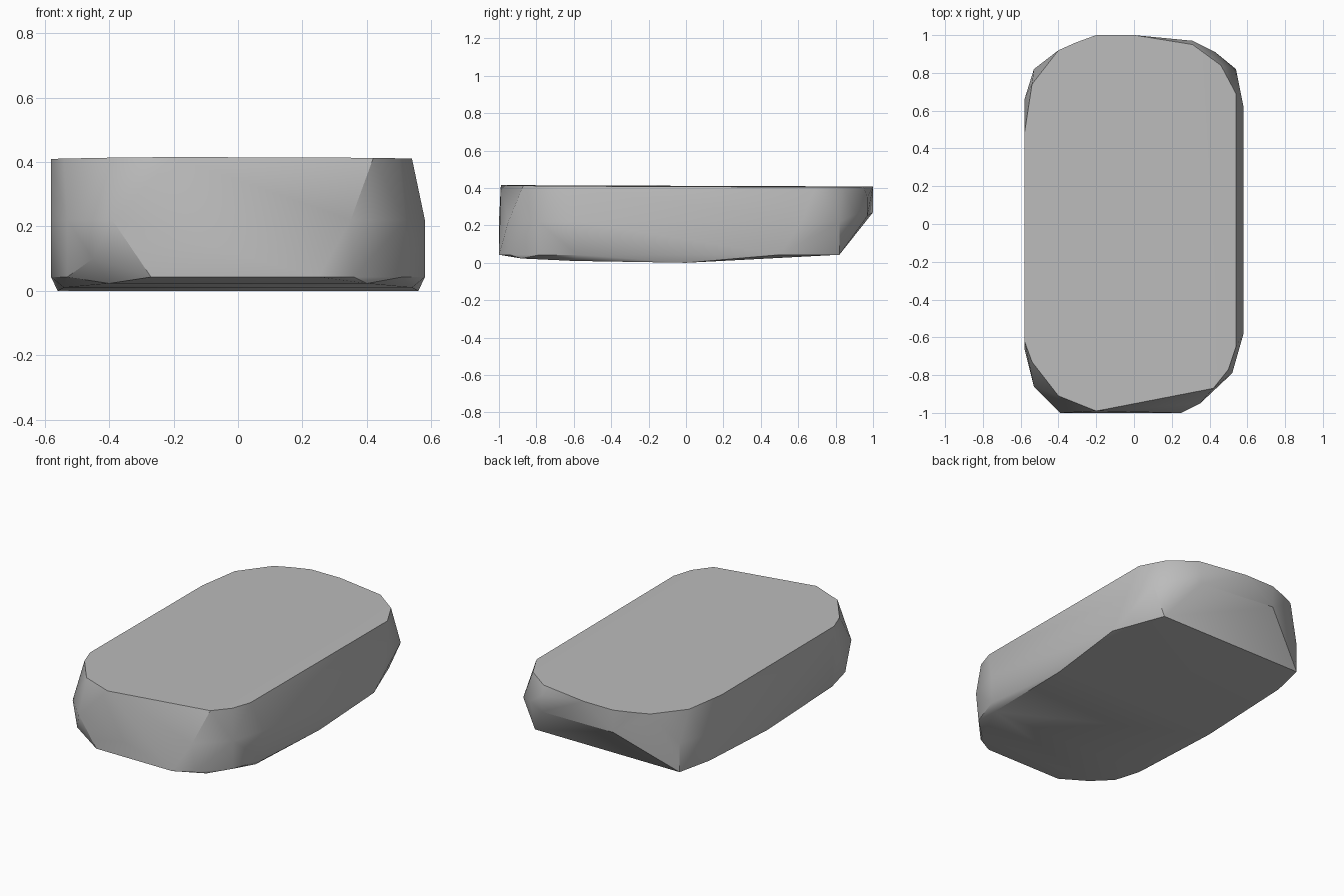
import bpy
import bmesh
import math

# Remove the default object
default_cube = bpy.data.objects.get("Cube")
if default_cube:
    bpy.data.objects.remove(default_cube, do_unlink=True)


def make_material(name, color):
    material = bpy.data.materials.new(name)
    material.use_nodes = True
    material.diffuse_color = color
    shader = material.node_tree.nodes["Principled BSDF"]
    shader.inputs["Base Color"].default_value = color
    return material


def top_height(x, y):
    """Nearly level top that falls slightly to the back and the sides."""
    return 0.412 - 0.004 * y - 0.015 * x * x


def hull_object(name, points, material, sharp_angle):
    """Chiselled solid wrapped tightly around the given points."""
    mesh = bpy.data.meshes.new(name)
    bm = bmesh.new()
    for point in points:
        bm.verts.new(point)
    result = bmesh.ops.convex_hull(bm, input=bm.verts[:])
    loose = [v for v in bm.verts if not v.link_faces]
    bmesh.ops.delete(bm, geom=loose, context="VERTS")
    bmesh.ops.recalc_face_normals(bm, faces=bm.faces[:])
    bm.to_mesh(mesh)
    bm.free()
    mesh.materials.append(material)
    obj = bpy.data.objects.new(name, mesh)
    bpy.context.collection.objects.link(obj)
    bpy.ops.object.select_all(action="DESELECT")
    obj.select_set(True)
    bpy.context.view_layer.objects.active = obj
    bpy.ops.object.shade_smooth_by_angle(angle=sharp_angle)
    return obj


# Outline of the flat top, counter-clockwise from the front
top_outline = [
    (-.2, -.99), (.42, -.87), (.5, -.77), (.54, -.65), (.54, .69),
    (.46, .84), (.31, .95), (0, 1), (-.2, 1), (-.31, .96), (-.4, .92),
    (-.54, .74), (-.58, .48), (-.58, -.62), (-.54, -.73), (-.4, -.91),
]
points = [(x, y, top_height(x, y)) for x, y in top_outline]

# Widest outline around the middle of the sides
waist_outline = [
    (-.39, -1), (.35, -.95), (.52, -.79), (.58, -.58), (.58, .62),
    (.54, .82), (-.53, .82), (-.58, .66), (-.58, -.66), (-.53, -.86),
]
points += [(x, y, .22) for x, y in waist_outline]

# Upper edge of the undercut at the back
points += [(.43, .91, .26), (.31, .97, .25), (-.2, 1, .27), (.31, .97, .35)]

# Lower edge of the sides, ending in the undercut
foot_outline = [
    (-.27, -1), (.25, -1), (.36, -.94), (.51, -.78), (.58, -.58), (.58, .5),
    (.46, .82), (-.53, .82), (-.58, .6), (-.58, -.6), (-.53, -.8),
]
points += [(x, y, .043) for x, y in foot_outline]

# Chipped front corner and the shallow keel underneath
points += [(-.45, -.93, .1)]
for side in (-1, 1):
    points += [(side * .4, -.88, .023), (side * .56, 0, 0), (side * .54, -.6, .01)]

stone_grey = make_material("stone grey", (.5, .5, .5, 1))
hull_object("stone", points, stone_grey, math.radians(30))
